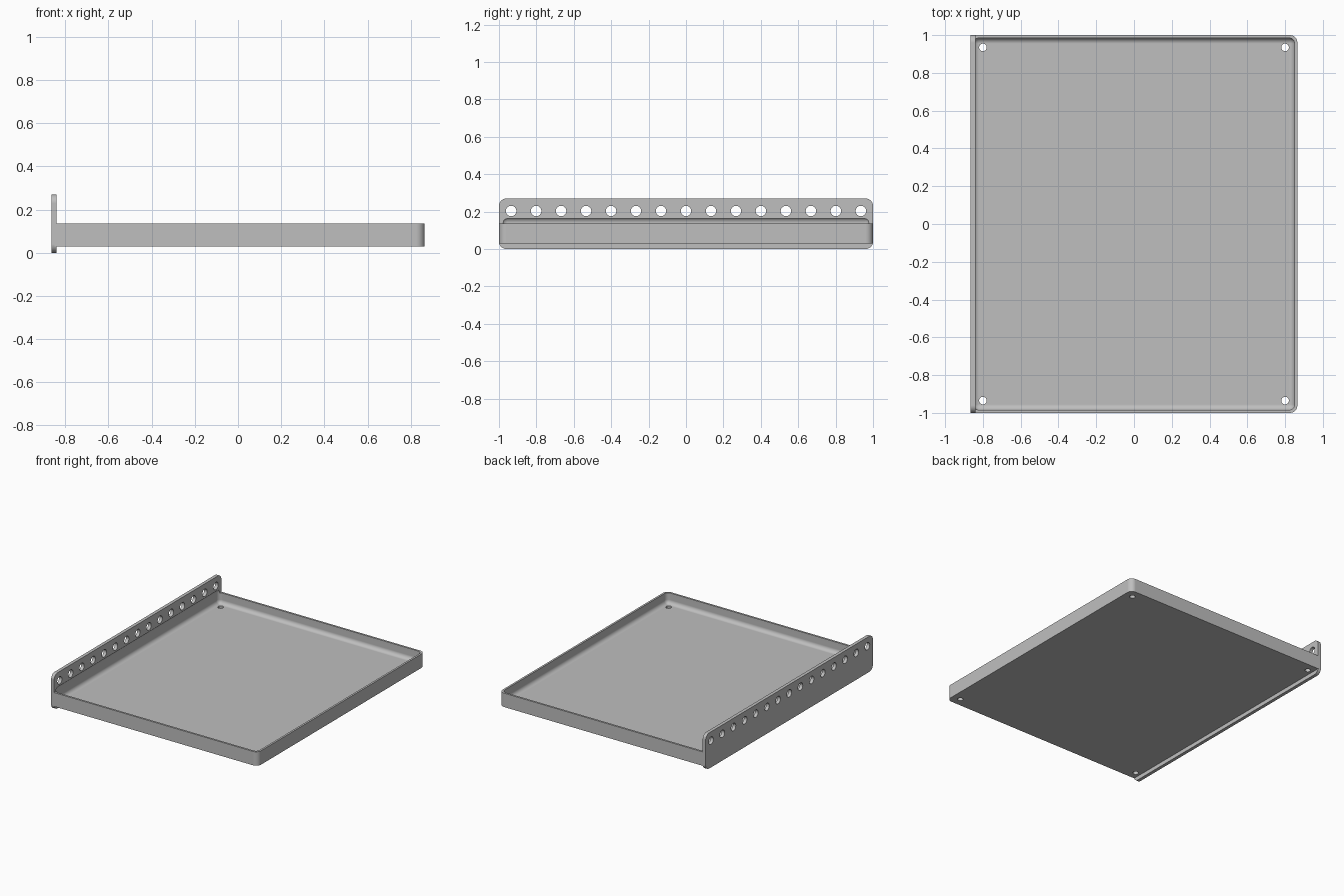
import bpy, bmesh, math
from mathutils import Matrix, Vector

if "Cube" in bpy.data.objects:
    bpy.data.objects.remove(bpy.data.objects["Cube"], do_unlink=True)

grey = bpy.data.materials.new("plain_grey")
grey.use_nodes = True
COLOUR = (0.52, 0.52, 0.52, 1)
grey.diffuse_color = COLOUR
grey.node_tree.nodes["Principled BSDF"].inputs["Base Color"].default_value = COLOUR


def finish(name, bm):
    bmesh.ops.recalc_face_normals(bm, faces=bm.faces)
    mesh = bpy.data.meshes.new(name)
    bm.to_mesh(mesh)
    bm.free()
    mesh.materials.append(grey)
    obj = bpy.data.objects.new(name, mesh)
    bpy.context.collection.objects.link(obj)
    return obj


def rounded_box(name, low, high, radius, rule):
    """Box between two corners; edges chosen by rule(direction, midpoint) are rounded."""
    low, high = Vector(low), Vector(high)
    bm = bmesh.new()
    bmesh.ops.create_cube(bm, size=1)
    for v in bm.verts:
        v.co = Vector([a + (b - a) * (c + 0.5) for a, b, c in zip(low, high, v.co)])
    edges = []
    for e in bm.edges:
        a, b = e.verts[0].co, e.verts[1].co
        if rule((b - a).normalized(), (a + b) / 2):
            edges.append(e)
    bmesh.ops.bevel(bm, geom=edges, offset=radius, segments=8, profile=0.5,
                    affect='EDGES', clamp_overlap=True)
    return finish(name, bm)


def boolean(target, tool, operation):
    mod = target.modifiers.new(operation.lower(), 'BOOLEAN')
    mod.operation = operation
    mod.solver = 'EXACT'
    mod.object = tool
    bpy.context.view_layer.objects.active = target
    bpy.ops.object.modifier_apply(modifier=mod.name)
    bpy.data.objects.remove(tool, do_unlink=True)


# Tray block, rounded at the two corners away from the mounting plate
tray = rounded_box("tray_with_mounting_plate", (-0.85, -1, 0.03), (0.865, 1, 0.135), 0.04,
                   lambda d, m: abs(d.z) > 0.9 and m.x > 0)

# Upright mounting plate with four rounded corners
plate = rounded_box("mounting_plate", (-0.865, -1, 0), (-0.84, 1, 0.27), 0.04,
                    lambda d, m: abs(d.x) > 0.9)
boolean(tray, plate, 'UNION')

# Filleted hollow, which also bites slightly into the plate
hollow = rounded_box("hollow_cutter", (-0.85, -0.985, 0.054), (0.85, 0.985, 0.17), 0.03,
                     lambda d, m: True)
boolean(tray, hollow, 'DIFFERENCE')

# Row of plate holes and four floor holes
bm = bmesh.new()
HOLES = 15
for i in range(HOLES):
    y = -0.935 + 1.87 * i / (HOLES - 1)
    bmesh.ops.create_cone(bm, cap_ends=True, segments=32, radius1=0.028, radius2=0.028, depth=0.1,
                          matrix=Matrix.Translation((-0.85, y, 0.203))
                          @ Matrix.Rotation(math.pi / 2, 4, 'Y'))
for x in (-0.8, 0.8):
    for y in (-0.935, 0.935):
        bmesh.ops.create_cone(bm, cap_ends=True, segments=32, radius1=0.02, radius2=0.02, depth=0.1,
                              matrix=Matrix.Translation((x, y, 0.05)))
boolean(tray, finish("hole_cutters", bm), 'DIFFERENCE')

# Smooth the fillets, keep flat faces flat and edges crisp
bpy.ops.object.select_all(action='DESELECT')
tray.select_set(True)
bpy.context.view_layer.objects.active = tray
bpy.ops.object.shade_smooth_by_angle(angle=math.radians(30))
normals = tray.modifiers.new("flat_face_normals", 'WEIGHTED_NORMAL')
normals.keep_sharp = True
